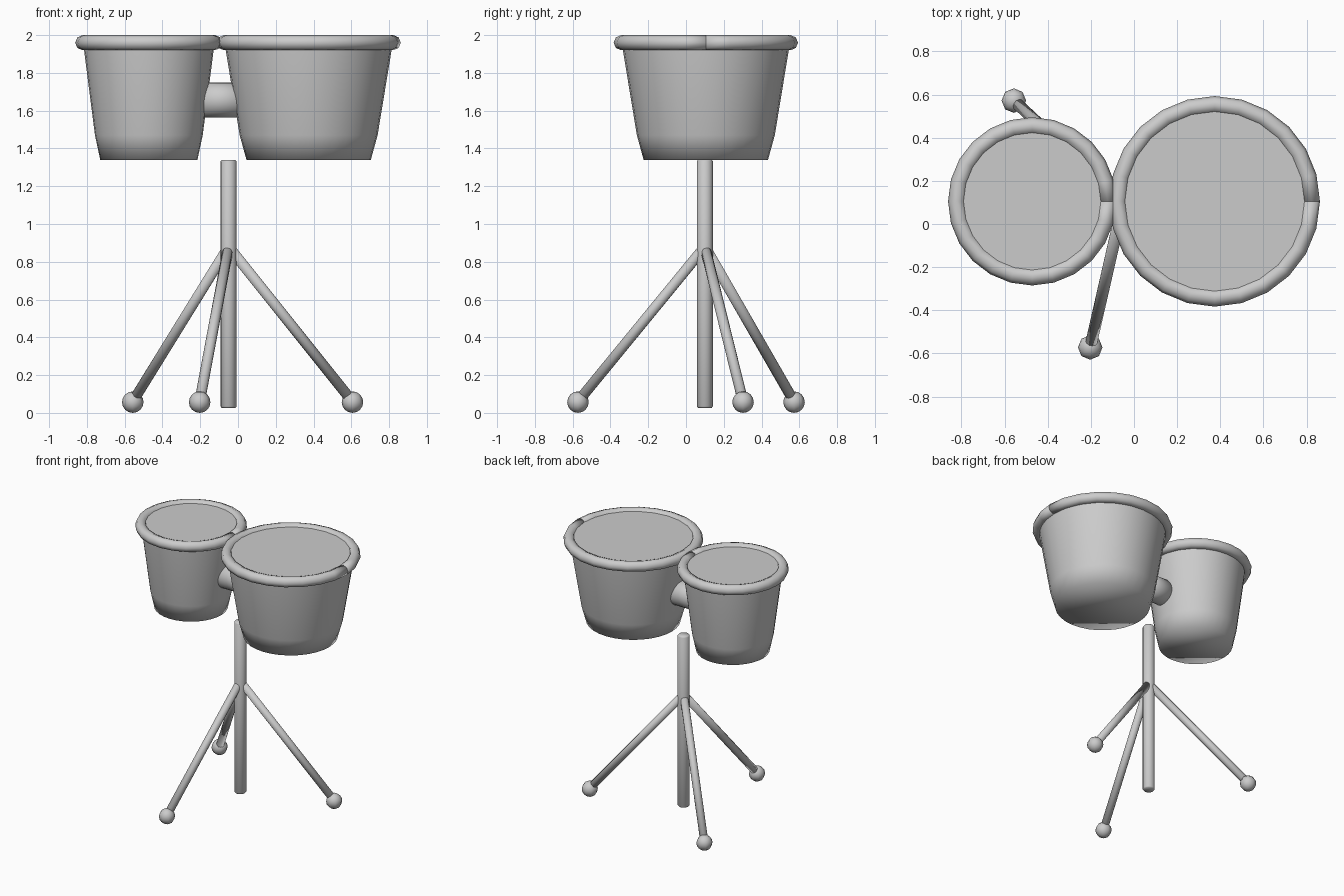
import bpy, bmesh, math
from mathutils import Vector

if "Cube" in bpy.data.objects:
    bpy.data.objects.remove(bpy.data.objects["Cube"])

grey = bpy.data.materials.new("plain grey")
grey.use_nodes = True
grey.diffuse_color = (0.6, 0.6, 0.6, 1)
grey.node_tree.nodes["Principled BSDF"].inputs["Base Color"].default_value = (0.6, 0.6, 0.6, 1)


def finish(name, bm, smooth=True):
    bmesh.ops.recalc_face_normals(bm, faces=bm.faces)
    mesh = bpy.data.meshes.new(name)
    bm.to_mesh(mesh)
    bm.free()
    mesh.materials.append(grey)
    mesh.polygons.foreach_set("use_smooth", [smooth] * len(mesh.polygons))
    obj = bpy.data.objects.new(name, mesh)
    bpy.context.collection.objects.link(obj)
    return obj


def loft(name, rings, smooth=True):
    """Skin a closed tube through a list of rings and cap both ends."""
    bm = bmesh.new()
    loops = [[bm.verts.new(p) for p in ring] for ring in rings]
    for a, b in zip(loops, loops[1:]):
        for i in range(len(a)):
            j = (i + 1) % len(a)
            bm.faces.new((a[i], a[j], b[j], b[i]))
    bm.faces.new(loops[0])
    bm.faces.new(loops[-1])
    return finish(name, bm, smooth)


def ring(centre, radius, axis=(0, 0, 1), sides=24):
    turn = Vector((0, 0, 1)).rotation_difference(Vector(axis))
    angles = [2 * math.pi * i / sides for i in range(sides)]
    return [Vector(centre) + turn @ Vector((radius * math.cos(a), radius * math.sin(a), 0))
            for a in angles]


def rod(name, start, end, radius, sides):
    axis = (Vector(end) - Vector(start)).normalized()
    return loft(name, [ring(p, radius, axis, sides) for p in (start, end)])


def rim(name, x, y, z, major, minor):
    """Tube bent into a circle whose two capped ends meet on the left."""
    sections = []
    for i in range(25):
        a = 2 * math.pi * i / 24
        out = Vector((math.cos(a), math.sin(a), 0))
        sections.append([Vector((x, y, z)) + out * (major + minor * math.cos(b))
                         + Vector((0, 0, minor * math.sin(b)))
                         for b in (math.pi / 4 * k for k in range(8))])
    loft(name, sections)


# Two drums: tapered shell, skin and rolled rim
Y = 0.105
for side, x, r in (("small", -0.472, 0.35), ("large", 0.374, 0.448)):
    profile = ((0.735, 1.34), (0.815, 1.47), (0.98, 1.92), (0.99, 1.975))
    loft(side + "_drum_shell", [ring((x, Y, z), r * k, sides=32) for k, z in profile])
    bm = bmesh.new()
    bm.faces.new([bm.verts.new(p) for p in ring((x, Y, 1.98), r - 0.01)])
    finish(side + "_drum_skin", bm, False)
    rim(side + "_drum_rim", x, Y, 1.96, r, 0.04)

# Block joining the drums
rod("drum_connector", (-0.24, Y, 1.656), (0.06, Y, 1.656), 0.093, 24)

# Centre pole with eased ends
pole = [(0.026, 0.036), (0.034, 0.042), (1.332, 0.042), (1.34, 0.036)]
loft("centre_pole", [ring((-0.05, 0.1, z), r, sides=16) for z, r in pole])

# Three splayed legs with ball feet
feet = {"front": (-0.203, -0.572), "back": (-0.557, 0.572), "left": (0.606, 0.302)}
for side, (x, y) in feet.items():
    rod(side + "_leg", (-0.05, 0.1, 0.88), (x, y, 0.06), 0.028, 12)
    bm = bmesh.new()
    bmesh.ops.create_uvsphere(bm, u_segments=8, v_segments=8, radius=0.057)
    bmesh.ops.translate(bm, verts=bm.verts, vec=(x, y, 0.057))
    finish(side + "_foot", bm)
